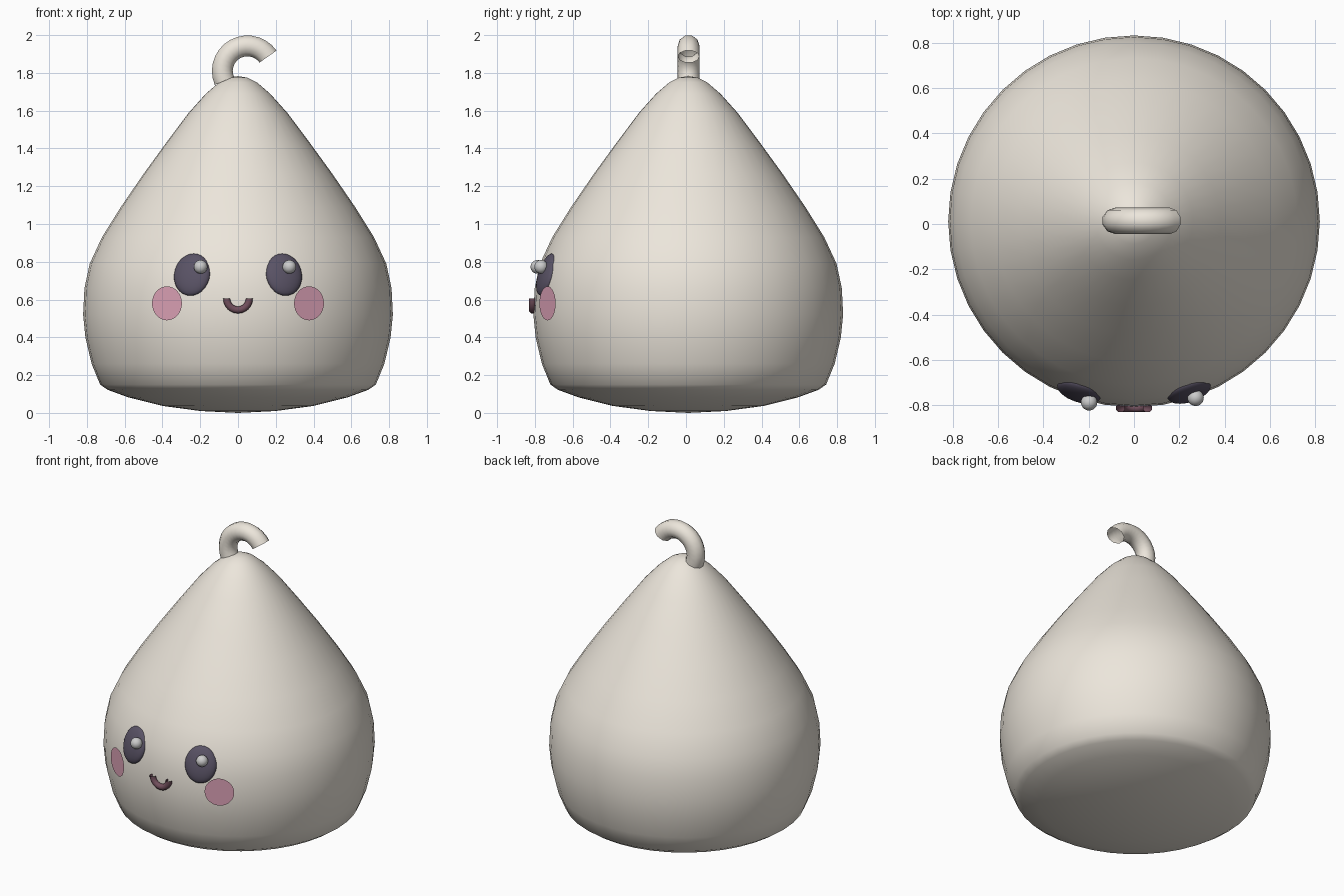
import bpy, bmesh
from math import sin, cos, pi, radians
from mathutils import Matrix, Vector

if "Cube" in bpy.data.objects:
    bpy.data.objects.remove(bpy.data.objects["Cube"])

CY = 0.012  # body axis offset in y


def material(name, rgb):
    m = bpy.data.materials.new(name)
    m.diffuse_color = (*rgb, 1)
    m.use_nodes = True
    m.node_tree.nodes["Principled BSDF"].inputs["Base Color"].default_value = m.diffuse_color
    return m


cream = material("cream", (0.84, 0.79, 0.71))
dark = material("dark_violet", (0.10, 0.085, 0.13))
pink = material("pink", (0.72, 0.36, 0.47))
plum = material("plum", (0.17, 0.08, 0.11))


def finish(name, bm, mat=None, smooth=True, recalc=True):
    if recalc:
        bmesh.ops.recalc_face_normals(bm, faces=bm.faces[:])
    for f in bm.faces:
        f.smooth = smooth
    me = bpy.data.meshes.new(name)
    bm.to_mesh(me)
    bm.free()
    ob = bpy.data.objects.new(name, me)
    bpy.context.collection.objects.link(ob)
    if mat:
        me.materials.append(mat)
    return ob


def lathe(name, profile, seg, mat):
    bm = bmesh.new()
    vs = [bm.verts.new((r, 0, z)) for r, z in profile]
    es = [bm.edges.new(p) for p in zip(vs, vs[1:])]
    bmesh.ops.spin(bm, geom=vs + es, axis=(0, 0, 1), cent=(0, 0, 0),
                   angle=2 * pi, steps=seg)
    bmesh.ops.remove_doubles(bm, verts=bm.verts[:], dist=1e-4)
    ob = finish(name, bm, mat)
    ob.location.y = CY
    return ob


def arc_tube(name, centre, big, small, start, end, steps, sides, mat):
    # open-ended part of a ring standing in the xz plane
    bm = bmesh.new()
    rings = []
    for i in range(steps + 1):
        a = radians(start + (end - start) * i / steps)
        ring = []
        for j in range(sides):
            t = 2 * pi * (j + 0.5) / sides
            r = big + small * cos(t)
            ring.append(bm.verts.new(Vector(centre) + Vector(
                (r * cos(a), small * sin(t), r * sin(a)))))
        rings.append(ring)
    for p, q in zip(rings, rings[1:]):
        for j in range(sides):
            k = (j + 1) % sides
            bm.faces.new((p[j], p[k], q[k], q[j]))
    return finish(name, bm, mat)


def ball(name, centre, radii, rot=Matrix(), mat=None):
    bm = bmesh.new()
    bmesh.ops.create_uvsphere(bm, u_segments=24, v_segments=14, radius=1,
        matrix=Matrix.Translation(centre) @ rot @ Matrix.Diagonal((*radii, 1)))
    return finish(name, bm, mat)


# Drop-shaped body with a shallow rounded underside
lathe("body", [(0, 0), (0.2, 0.01), (0.4, 0.037), (0.58, 0.082), (0.69, 0.122),
               (0.73, 0.15), (0.775, 0.26), (0.808, 0.4), (0.82, 0.52),
               (0.813, 0.66), (0.785, 0.79), (0.72, 0.93), (0.62, 1.09),
               (0.5, 1.265), (0.38, 1.43), (0.26, 1.59), (0.17, 1.69),
               (0.1, 1.75), (0.05, 1.775), (0, 1.783)], 40, cream)

# Curled stem
arc_tube("stem", (0.05, 0.014, 1.81), 0.133, 0.058, 203, 35, 14, 10, cream)

# Smile
arc_tube("mouth", (0, -0.812, 0.605), 0.06, 0.02, 180, 360, 12, 8, plum)

for side, label in ((-1, "left"), (1, "right")):
    # Eye lens lying against the body
    turn = Matrix.Rotation(radians(18 * side), 4, 'Z') @ \
        Matrix.Rotation(radians(-17), 4, 'X')
    ball("eye_" + label, (0.243 * side, -0.738, 0.732), (0.1, 0.036, 0.116),
         turn, dark)
    # Flat cheek disc
    bm = bmesh.new()
    bmesh.ops.create_circle(bm, cap_ends=True, segments=32, radius=0.09,
        matrix=Matrix.Translation((0.376 * side, -0.733, 0.58))
        @ Matrix.Rotation(radians(28.5 * side), 4, 'Z')
        @ Matrix.Rotation(pi / 2, 4, 'X'))
    finish("cheek_" + label, bm, pink, False, False)

# Eye highlights, both set to the same side of the pupils
ball("highlight_left", (-0.198, -0.787, 0.773), (0.036,) * 3)
ball("highlight_right", (0.272, -0.767, 0.773), (0.036,) * 3)
